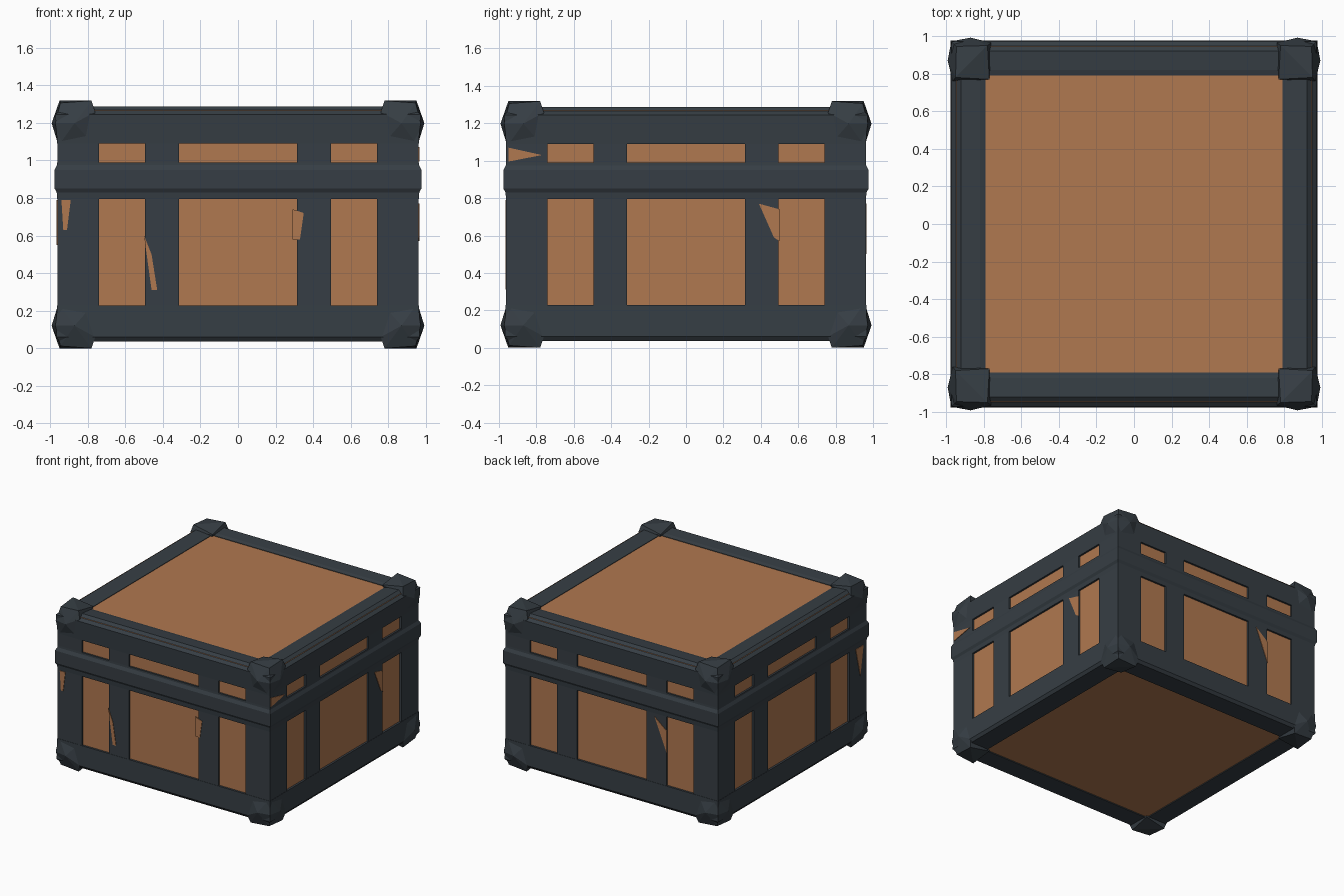
import bpy, bmesh, math
from mathutils import Matrix, Vector

if "Cube" in bpy.data.objects:
    bpy.data.objects.remove(bpy.data.objects["Cube"])


def material(name, rgb):
    m = bpy.data.materials.new(name)
    m.diffuse_color = (*rgb, 1)
    m.use_nodes = True
    m.node_tree.nodes["Principled BSDF"].inputs["Base Color"].default_value = m.diffuse_color
    return m


WOOD = material("warm wood", (0.434, 0.188, 0.080))
IRON = material("dark iron", (0.037, 0.048, 0.058))


def finish(name, bm, mat):
    bmesh.ops.recalc_face_normals(bm, faces=bm.faces)
    me = bpy.data.meshes.new(name)
    bm.to_mesh(me)
    bm.free()
    me.materials.append(mat)
    ob = bpy.data.objects.new(name, me)
    bpy.context.collection.objects.link(ob)
    return ob


def box(name, lo, hi, mat, turn=0):
    """Box from corner to corner, turned about z in quarter turns."""
    bm = bmesh.new()
    bmesh.ops.create_cube(bm, size=1)
    lo, hi = Vector(lo), Vector(hi)
    for v in bm.verts:
        v.co = Vector((v.co[i] * (hi[i] - lo[i]) + (hi[i] + lo[i]) / 2 for i in range(3)))
    bm.transform(Matrix.Rotation(turn * math.pi / 2, 4, 'Z'))
    return finish(name, bm, mat)


def ring(name, profile):
    """Square ring with mitred corners: profile is (half width, z)."""
    bm = bmesh.new()
    loops = [[bm.verts.new((sx * r, sy * r, z)) for r, z in profile]
             for sx, sy in ((1, 1), (-1, 1), (-1, -1), (1, -1))]
    n = len(profile)
    for i in range(4):
        a, b = loops[i], loops[(i + 1) % 4]
        for j in range(n):
            k = (j + 1) % n
            bm.faces.new((a[j], a[k], b[k], b[j]))
    return finish(name, bm, IRON)


# Wooden body inside the frame
box("wooden_body", (-0.947, -0.947, 0.045), (0.947, 0.947, 1.268), WOOD)

# Horizontal iron rails, top and bottom ones wrap onto the lid and base
ring("bottom_rim", [(0.79, 0.06), (0.79, 0.037), (0.95, 0.037), (0.967, 0.06),
                    (0.964, 0.228), (0.92, 0.228)])
ring("top_rim", [(0.92, 1.09), (0.962, 1.09), (0.972, 1.245), (0.92, 1.287),
                 (0.82, 1.28), (0.79, 1.272), (0.79, 1.25)])
ring("middle_rail", [(0.92, 0.795), (0.962, 0.795), (0.965, 0.83), (0.976, 0.85),
                     (0.976, 0.95), (0.963, 0.975), (0.962, 0.99), (0.92, 0.99)])

# Upright straps on each side, and the corner posts
for side in range(4):
    for s in (-1, 1):
        a, b = sorted((s * 0.315, s * 0.495))
        box("upright_strap", (a, -0.962, 0.1), (b, -0.92, 1.2), IRON, side)
    box("corner_post", (0.74, -0.962, 0.1), (0.962, -0.74, 1.2), IRON, side)

# Faceted corner caps, top and bottom
CAP = [(0.78, 0.95, 0.0), (0.95, 0.78, 0.0), (0.945, 0.945, 0.012), (0.77, 0.77, 0.03),
       (0.992, 0.87, 0.12), (0.87, 0.992, 0.12), (0.972, 0.972, 0.12),
       (0.76, 0.965, 0.06), (0.965, 0.76, 0.06), (0.955, 0.955, 0.24),
       (0.80, 0.96, 0.2), (0.96, 0.80, 0.2), (0.8, 0.8, 0.15)]
for top in (False, True):
    for sx in (-1, 1):
        for sy in (-1, 1):
            bm = bmesh.new()
            for x, y, d in CAP:
                bm.verts.new((sx * x, sy * y, 1.318 - d if top else d))
            res = bmesh.ops.convex_hull(bm, input=bm.verts)
            bmesh.ops.delete(bm, geom=[g for g in res["geom_interior"] if isinstance(g, bmesh.types.BMVert)],
                             context='VERTS')
            finish("top_corner_cap" if top else "bottom_corner_cap", bm, IRON)

# Thin patches of bare wood where the iron is worn: (side, outline of (across, z))
WORN = [(0, [(-0.94, 0.79), (-0.89, 0.79), (-0.91, 0.63), (-0.93, 0.63)]),
        (0, [(0.29, 0.74), (0.35, 0.72), (0.33, 0.58), (0.29, 0.58)]),
        (0, [(-0.50, 0.60), (-0.46, 0.50), (-0.43, 0.31), (-0.46, 0.31)]),
        (1, [(0.39, 0.77), (0.50, 0.74), (0.50, 0.57), (0.47, 0.59)]),
        (1, [(-0.95, 1.07), (-0.77, 1.03), (-0.95, 0.995)]),
        (2, [(0.39, 0.77), (0.50, 0.68), (0.50, 0.50)]),
        (3, [(0.82, 0.79), (0.92, 0.79), (0.88, 0.55)])]
for side, outline in WORN:
    bm = bmesh.new()
    face = bm.faces.new([bm.verts.new((u, -0.960, z)) for u, z in outline])
    res = bmesh.ops.extrude_face_region(bm, geom=[face])
    for v in (g for g in res["geom"] if isinstance(g, bmesh.types.BMVert)):
        v.co.y = -0.966
    bm.transform(Matrix.Rotation(side * math.pi / 2, 4, 'Z'))
    finish("worn_patch", bm, WOOD)
